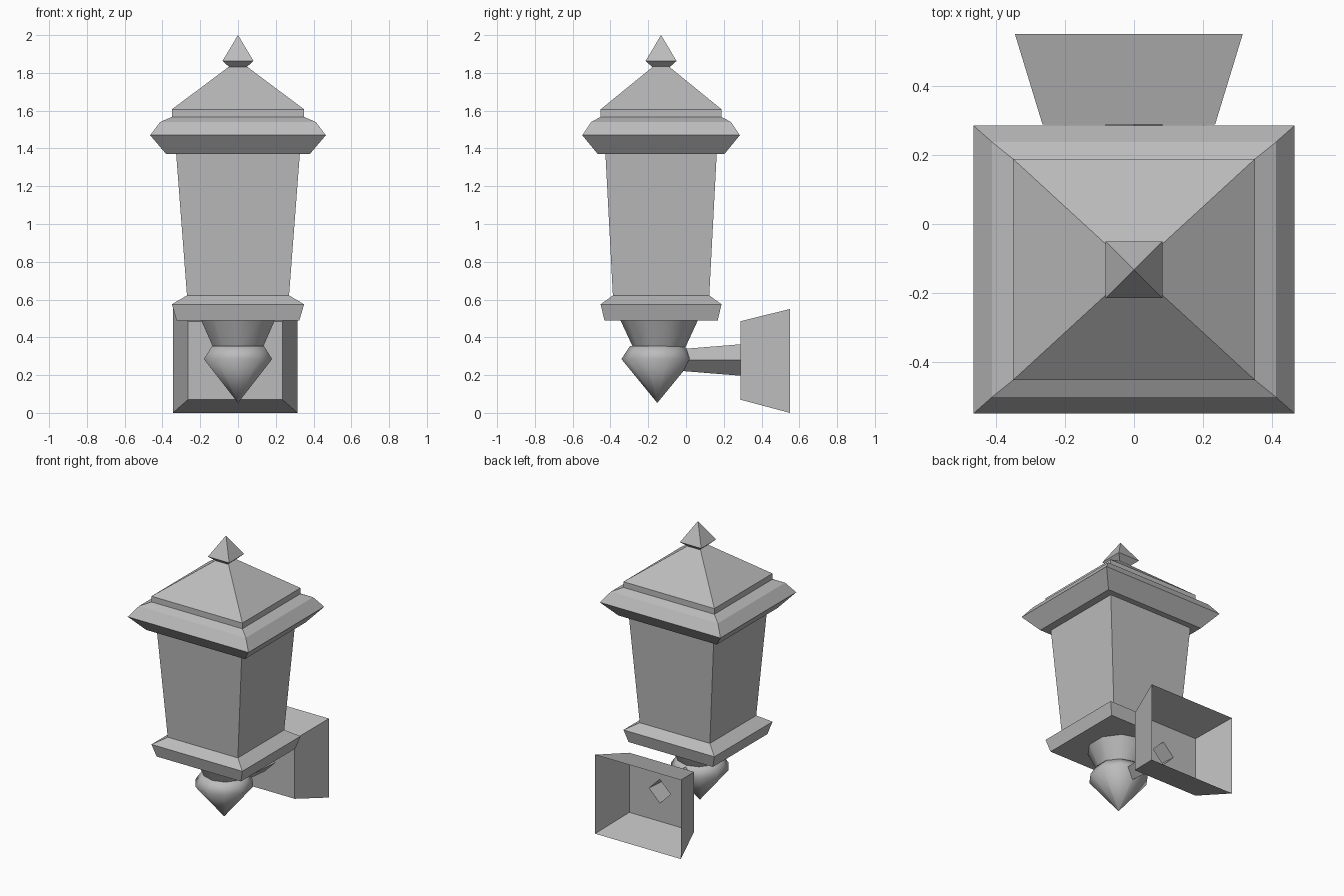
import bpy, bmesh, math

cube = bpy.data.objects.get("Cube")
if cube:
    bpy.data.objects.remove(cube, do_unlink=True)

grey = bpy.data.materials.new("plain_grey")
grey.use_nodes = True
COLOUR = (0.5, 0.5, 0.5, 1)
grey.diffuse_color = COLOUR
grey.node_tree.nodes["Principled BSDF"].inputs["Base Color"].default_value = COLOUR

LAMP_Y = -0.132


def finish(name, bm, smooth=None):
    """Turn a bmesh into a named object, optionally smooth shaded."""
    bmesh.ops.remove_doubles(bm, verts=bm.verts, dist=1e-5)
    bmesh.ops.recalc_face_normals(bm, faces=bm.faces)
    mesh = bpy.data.meshes.new(name)
    bm.to_mesh(mesh)
    bm.free()
    mesh.materials.append(grey)
    ob = bpy.data.objects.new(name, mesh)
    bpy.context.collection.objects.link(ob)
    if smooth:
        bpy.ops.object.select_all(action='DESELECT')
        ob.select_set(True)
        bpy.context.view_layer.objects.active = ob
        bpy.ops.object.shade_smooth_by_angle(angle=math.radians(smooth))
    return ob


def loft(name, rings, caps=(True, True), smooth=None):
    """Skin a list of equally long point rings."""
    bm = bmesh.new()
    loops = [[bm.verts.new(p) for p in ring] for ring in rings]
    for a, b in zip(loops, loops[1:]):
        for i in range(len(a)):
            j = (i + 1) % len(a)
            bm.faces.new((a[i], a[j], b[j], b[i]))
    for loop, wanted in zip((loops[0], loops[-1]), caps):
        if wanted:
            bm.faces.new(loop)
    return finish(name, bm, smooth)


def stack(name, profile):
    """Rectangular tiers: (half width, half depth, height)."""
    return loft(name, [[(sx * w, LAMP_Y + sy * d, z)
                        for sx, sy in ((-1, -1), (1, -1), (1, 1), (-1, 1))]
                       for w, d, z in profile])


def turned(name, profile, sides, smooth, y):
    """Round part: (radius, height), with a corner facing front."""
    angles = [math.tau * i / sides - math.pi / 2 for i in range(sides)]
    return loft(name, [[(r * math.cos(a), y + r * math.sin(a), z) for a in angles]
                       for r, z in profile], smooth=smooth)


# Lantern body
stack("lantern_base", [(0.325, 0.30, 0.49), (0.35, 0.32, 0.575), (0.27, 0.255, 0.622)])
stack("lantern_panes", [(0.27, 0.255, 0.62), (0.328, 0.295, 1.38)])
stack("roof", [(0.38, 0.335, 1.37), (0.465, 0.417, 1.47), (0.412, 0.37, 1.54),
               (0.35, 0.32, 1.567), (0.35, 0.32, 1.607), (0.045, 0.04, 1.835)])
stack("finial", [(0.045, 0.045, 1.83), (0.082, 0.082, 1.863), (0.0005, 0.0005, 2.0)])

# Turned support under the lantern
turned("neck", [(0.14, 0.35), (0.207, 0.495)], 10, 45, LAMP_Y - 0.01)
turned("bulb", [(0.002, 0.055), (0.19, 0.285), (0.145, 0.353)], 10, 80, LAMP_Y - 0.02)

# Hollow diamond arm
ARM_Z, PLATE_Y = 0.28, 0.288


def diamond(r, y):
    return [(-r, y, ARM_Z), (0, y, ARM_Z - r), (r, y, ARM_Z), (0, y, ARM_Z + r)]


loft("arm", [diamond(0.055, -0.06), diamond(0.083, PLATE_Y)], caps=(True, False))


# Open-backed wall box, its front pierced for the arm
def box_ring(x0, x1, z0, z1, y):
    return [(x0, y, z0), (x1, y, z0), (x1, y, z1), (x0, y, z1)]


loft("wall_box", [diamond(0.083, PLATE_Y),
                  box_ring(-0.265, 0.235, 0.07, 0.485, PLATE_Y),
                  box_ring(-0.345, 0.315, 0.0, 0.55, 0.55)], caps=(False, False))
